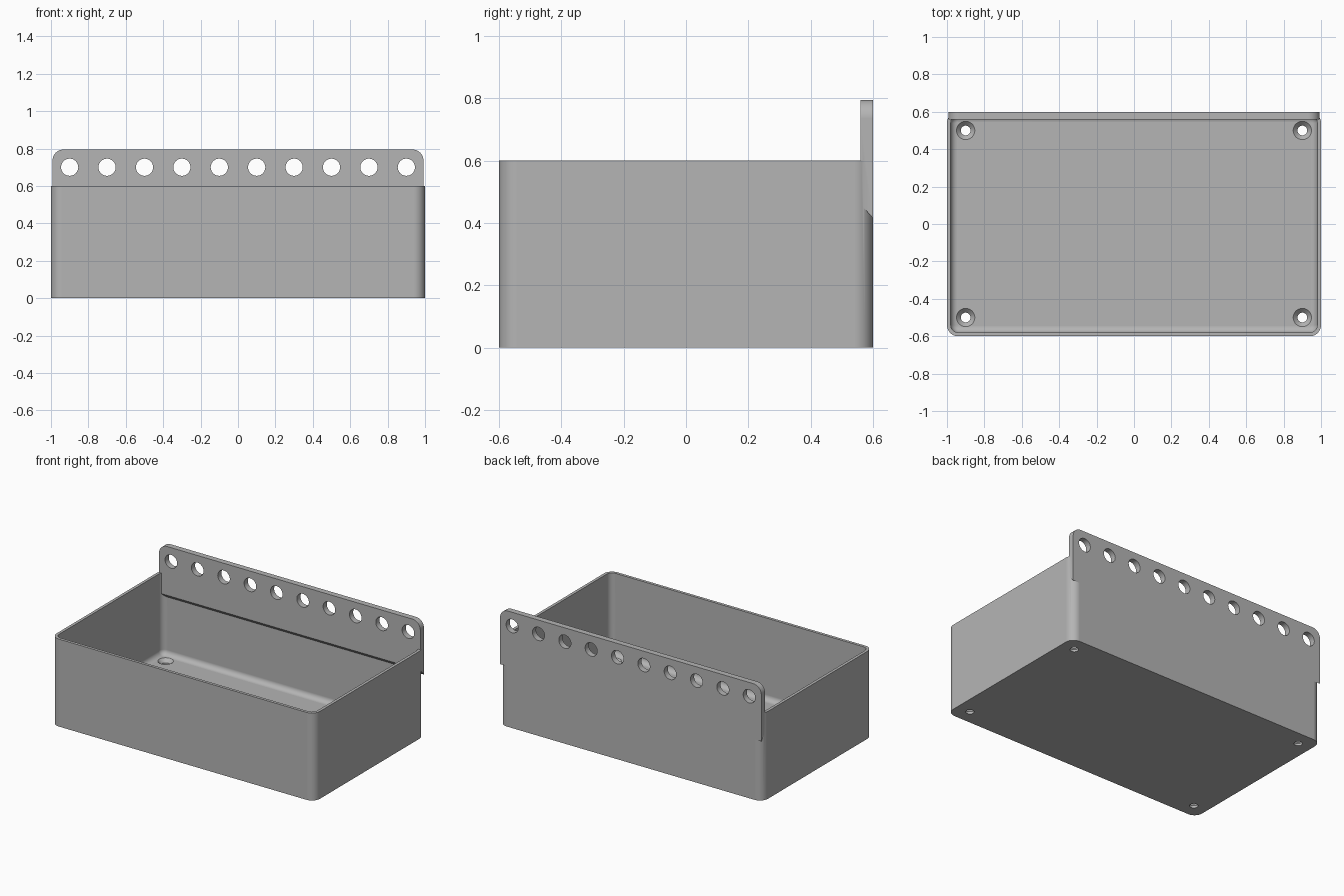
import bpy
import bmesh
from math import cos, sin, pi

WIDTH, DEPTH, HEIGHT = 1.0, 0.6, 0.6      # half width, half depth, wall height
WALL, FLOOR, CORNER, FILLET = 0.02, 0.04, 0.06, 0.035

if "Cube" in bpy.data.objects:
    bpy.data.objects.remove(bpy.data.objects["Cube"])

grey = bpy.data.materials.new("plain grey")
grey.use_nodes = True
grey.diffuse_color = (0.46, 0.46, 0.46, 1)
grey.node_tree.nodes["Principled BSDF"].inputs["Base Color"].default_value = grey.diffuse_color


def add_loft(bm, rings):
    """Skin a stack of equal-length rings and cap both ends."""
    loops = [[bm.verts.new(p) for p in ring] for ring in rings]
    for a, b in zip(loops, loops[1:]):
        for i in range(len(a)):
            j = (i + 1) % len(a)
            bm.faces.new((a[i], a[j], b[j], b[i]))
    bm.faces.new(loops[0])
    bm.faces.new(loops[-1])


def make_object(name, lofts):
    bm = bmesh.new()
    for rings in lofts:
        add_loft(bm, rings)
    bmesh.ops.recalc_face_normals(bm, faces=bm.faces)
    mesh = bpy.data.meshes.new(name)
    bm.to_mesh(mesh)
    bm.free()
    mesh.materials.append(grey)
    obj = bpy.data.objects.new(name, mesh)
    bpy.context.collection.objects.link(obj)
    return obj


def arc(cx, cy, r, start, steps=8):
    """Quarter circle, counter-clockwise from the start angle."""
    angles = [start + pi / 2 * i / steps for i in range(steps + 1)]
    return [(cx + r * cos(a), cy + r * sin(a)) for a in angles]


def rounded_rect(inset, r, z):
    x, y = WIDTH - inset - r, DEPTH - inset - r
    corners = [(x, y), (-x, y), (-x, -y), (x, -y)]
    return [(px, py, z) for i, (cx, cy) in enumerate(corners)
            for px, py in arc(cx, cy, r, i * pi / 2)]


def circle(r, steps=32):
    return [(r * cos(2 * pi * i / steps), r * sin(2 * pi * i / steps)) for i in range(steps)]


# Open tray: outer wall, rim, inner wall, then a curved fillet into the floor
tray_rings = [rounded_rect(0, CORNER, 0), rounded_rect(0, CORNER, HEIGHT),
              rounded_rect(WALL, CORNER - WALL, HEIGHT)]
for i in range(7):
    a = pi / 2 * i / 6
    shift = FILLET * (1 - cos(a))
    tray_rings.append(rounded_rect(WALL + shift, CORNER - WALL - shift,
                                   FLOOR + FILLET * (1 - sin(a))))
tray = make_object("tray_with_back_plate", [tray_rings])


# Back plate: rounded top corners, sloped lower edge blending into the wall
def plate_ring(y, bottom):
    w, top, r = 0.992, 0.795, 0.06
    outline = arc(w - r, top - r, r, 0) + arc(r - w, top - r, r, pi / 2)
    outline += [(-w, bottom), (w, bottom)]
    return [(x, y, z) for x, z in outline]


plate = make_object("back_plate", [[plate_ring(0.56, 0.46), plate_ring(DEPTH, 0.415)]])

# Row of ten holes through the plate
row = []
for i in range(10):
    cx = -0.9 + 0.2 * i
    row.append([[(cx + u, y, 0.7 + v) for u, v in circle(0.046)] for y in (0.5, 0.7)])
plate_holes = make_object("plate_hole_cutter", row)

# Countersunk screw holes in the floor corners
screws = []
for cx in (-0.9, 0.9):
    for cy in (-0.5, 0.5):
        screws.append([[(cx + u, cy + v, z) for u, v in circle(r)]
                       for r, z in ((0.026, -0.1), (0.026, 0.016), (0.049, FLOOR), (0.049, 0.1))])
screw_holes = make_object("screw_hole_cutter", screws)

# Join the plate and cut the holes
bpy.ops.object.select_all(action='DESELECT')
bpy.context.view_layer.objects.active = tray
tray.select_set(True)
for tool, operation in ((plate, 'UNION'), (plate_holes, 'DIFFERENCE'), (screw_holes, 'DIFFERENCE')):
    tool.hide_render = True
    mod = tray.modifiers.new(tool.name, 'BOOLEAN')
    mod.operation, mod.solver, mod.object = operation, 'EXACT', tool
    bpy.ops.object.modifier_apply(modifier=mod.name)
    bpy.data.objects.remove(tool)

# Smooth curves, crisp edges, flat large faces
bpy.ops.object.shade_smooth_by_angle(angle=pi / 6)
weighted = tray.modifiers.new("flat_face_normals", 'WEIGHTED_NORMAL')
weighted.keep_sharp = True
